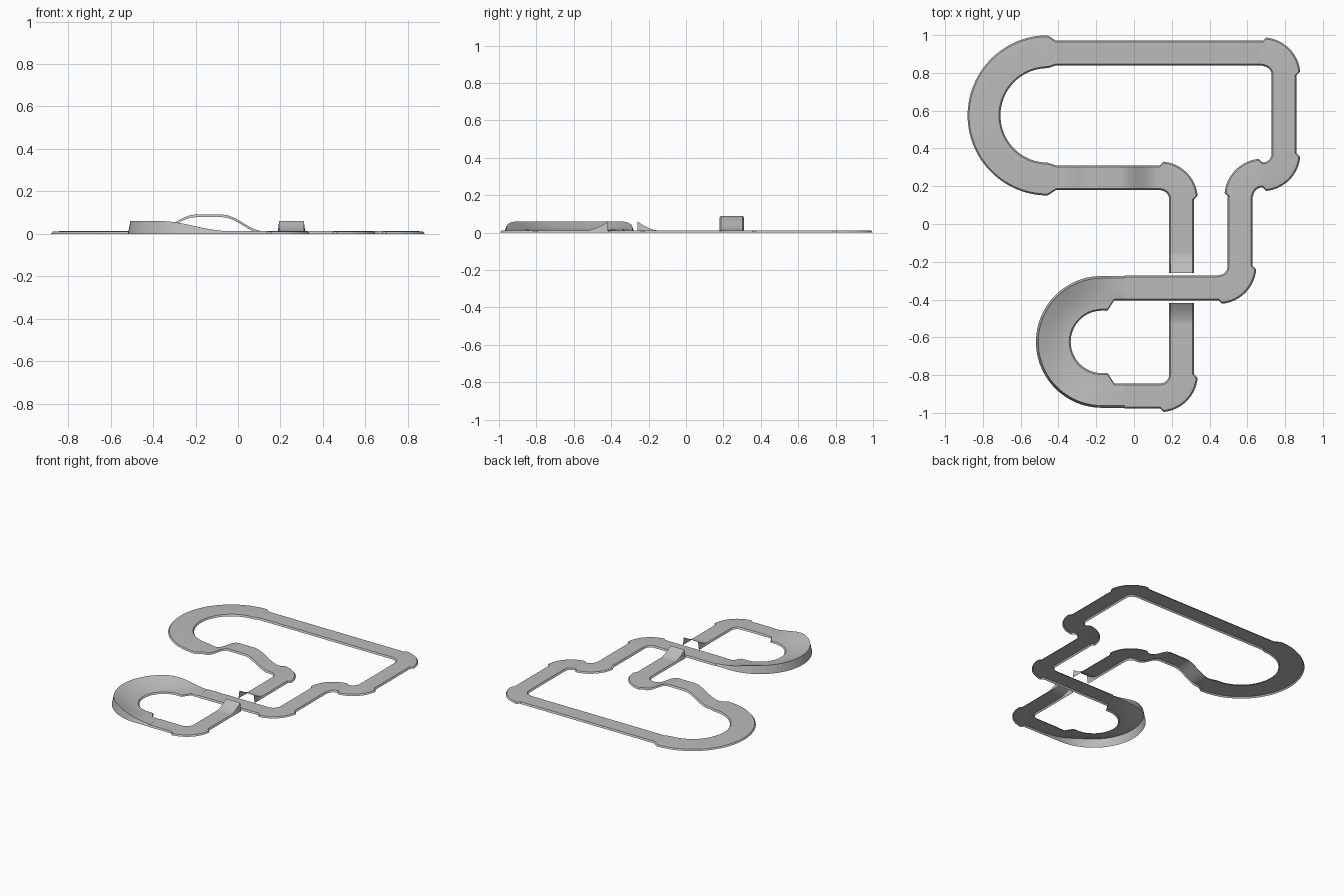
import bpy, bmesh, math
from mathutils import Vector

if "Cube" in bpy.data.objects:
    bpy.data.objects.remove(bpy.data.objects["Cube"])

grey = bpy.data.materials.new("track grey")
grey.diffuse_color = (0.5, 0.5, 0.5, 1)
grey.use_nodes = True
grey.node_tree.nodes["Principled BSDF"].inputs["Base Color"].default_value = grey.diffuse_color

T = 0.012      # deck height
HW = 0.066     # half width of the deck
R = 0.115      # centreline radius of small corners


def sheet(name, rows):
    """Skin a grid of cross-section rows into a pressed, open-bottomed shell."""
    bm = bmesh.new()
    grid = [[bm.verts.new(p) for p in row] for row in rows]
    for a, b in zip(grid, grid[1:]):
        for i in range(len(a) - 1):
            bm.faces.new((a[i], a[i + 1], b[i + 1], b[i]))
    bm.normal_update()
    if sum(f.normal.z * f.calc_area() for f in bm.faces) < 0:
        bmesh.ops.reverse_faces(bm, faces=bm.faces[:])
    me = bpy.data.meshes.new(name)
    bm.to_mesh(me)
    bm.free()
    me.materials.append(grey)
    ob = bpy.data.objects.new(name, me)
    bpy.context.collection.objects.link(ob)
    bpy.context.view_layer.objects.active = ob
    ob.select_set(True)
    bpy.ops.object.shade_smooth_by_angle(angle=math.radians(30))
    ob.select_set(False)


def ease(t):
    t = max(0.0, min(1.0, t))
    return (1 - math.cos(math.pi * t)) / 2


def straight(name, p0, p1, lift=None, grounded=False):
    """Straight deck with sloped edges; lift(x, y) raises it."""
    a, b = Vector(p0), Vector(p1)
    d = (b - a).normalized()
    n = Vector((-d.y, d.x))
    count = 40 if lift else 1
    rows = []
    for k in range(count + 1):
        p = a.lerp(b, k / count)
        h = lift(p.x, p.y) if lift else 0
        low = 0 if grounded else h
        rows.append([(p.x + n.x * o, p.y + n.y * o, z) for o, z in
                     ((-HW, low), (-HW + .008, T + h), (HW - .008, T + h), (HW, low))])
    sheet(name, rows)


def curve(name, c, r, a0, a1, border, apron=0.0, ext=0.0, taper=0.1, steps=24):
    """Flat bend with an outer border (and inner apron) that taper in at both ends."""
    a0, a1 = math.radians(a0), math.radians(a1)
    angs = [(a0, 0, -ext)]
    s0, s1 = (a0, a1) if ext else (a0 + taper, a1 - taper)
    angs += [(s0 + (s1 - s0) * k / steps, 1, 0) for k in range(steps + 1)]
    angs.append((a1, 0, ext))
    rows = []
    for a, full, e in angs:
        ri = r - HW - apron * full
        ro = r + HW - .008
        rb = r + HW + (border if full else 0)
        prof = ((ri, 0), (ri + .008, T), (ro - .004, T), (rb - .008, T - .002 * full), (rb, 0))
        rows.append([(c[0] + q * math.cos(a) - e * math.sin(a),
                      c[1] + q * math.sin(a) + e * math.cos(a), z) for q, z in prof])
    sheet(name, rows)


# Small corners: centre and start angle of each quarter turn
corners = {
    "corner_top_right": ((.68, .787), 0),
    "corner_right_lower": ((.68, .375), 270),
    "corner_right_inner": ((.68, .145), 90),
    "corner_crossing": ((.447, -.222), 270),
    "corner_middle": ((.137, .13), 0),
    "corner_bottom": ((.137, -.795), 270),
}
for name, (c, a) in corners.items():
    curve(name, c, R, a, a + 90, border=.02)

# Wide flat curve on the left
curve("wide_curve", (-.457, .575), .33, 90, 270, border=.028, apron=.014, ext=.042, steps=56)

# Plain straights
straight("top_straight", (-.415, .905), (.68, .905))
straight("right_straight", (.795, .375), (.795, .787))
straight("middle_right_straight", (.562, -.222), (.562, .145))
straight("crossing_straight", (-.05, -.338), (.447, -.338))
straight("bottom_straight", (-.05, -.910), (.137, -.910))

# Hump bridge
straight("hump_bridge", (-.415, .245), (.137, .245),
         lift=lambda x, y: .078 * ease((.2 - (abs(x + .138) - .062)) / .2))

# Jump ramps on either side of the crossing
straight("jump_approach", (.252, .13), (.252, -.15))
straight("jump_ramp_north", (.252, -.15), (.252, -.26),
         lift=lambda x, y: .048 * max(0, (-.15 - y) / .11) ** 1.7, grounded=True)
straight("jump_ramp_south", (.252, -.53), (.252, -.417),
         lift=lambda x, y: .048 * max(0, (y + .53) / .113) ** 1.7, grounded=True)
straight("jump_exit", (.252, -.795), (.252, -.53))

# Banked curve: the outer wall rises to full height around the bend
cx, cy, ro = -.17, -.624, .349
lead = [-.05, -.08, -.105, -.14, -.155]
stations = [(math.pi / 2, x - cx) for x in lead]
stations += [(math.pi / 2 + math.pi * k / 48, 0) for k in range(49)]
stations += [(math.pi * 1.5, x - cx) for x in reversed(lead)]
rows = []
for a, dx in stations:
    x_out = cx + dx + ro * math.cos(a)
    h = .048 * ease((-.03 - x_out) / .35)
    ri = .220 if dx > .06 else .165
    prof = ((ri, 0), (ri + .008, T - .002), (max(.21, ri + .016), T), (.275, T + .42 * h),
            (ro - .012, T + h), (ro, 0))
    rows.append([(cx + dx + q * math.cos(a), cy + q * math.sin(a), z) for q, z in prof])
sheet("banked_curve", rows)
